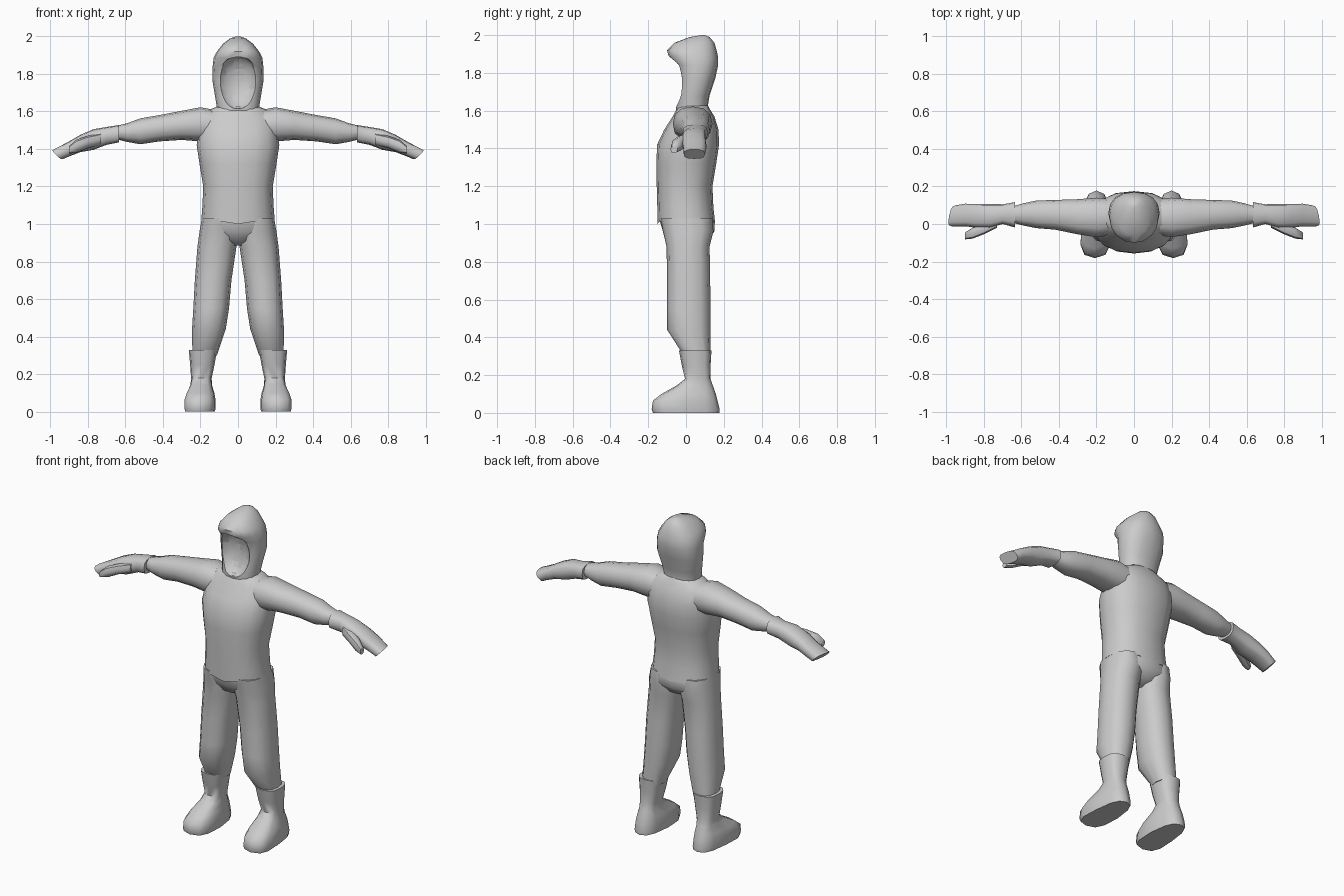
import bpy, bmesh, math
from mathutils import Vector

grey = bpy.data.materials.new("plain grey")
grey.diffuse_color = (0.6, 0.6, 0.6, 1)


def finish(ob, angle=50):
    ob.data.materials.append(grey)
    bpy.ops.object.select_all(action='DESELECT')
    ob.select_set(True)
    bpy.context.view_layer.objects.active = ob
    bpy.ops.object.shade_smooth_by_angle(angle=math.radians(angle))
    return ob


def loft(name, rings, axis='z', n=12, box=0.85, warp=None, side=1, angle=50):
    """Skin rounded rings (position, a min, a max, b min, b max) along an axis."""
    bm = bmesh.new()
    loops = []
    for p, a0, a1, b0, b1 in rings:
        loop = []
        for i in range(n):
            t = 2 * math.pi * (i + 0.5 * (n % 4 != 0)) / n
            c, s = math.cos(t), math.sin(t)
            a = (a0 + a1) / 2 + (a1 - a0) / 2 * math.copysign(abs(c) ** box, c)
            b = (b0 + b1) / 2 + (b1 - b0) / 2 * math.copysign(abs(s) ** box, s)
            co = Vector((a, b, p)) if axis == 'z' else Vector((p, a, b))
            if warp:
                co = warp(co)
            co.x *= side
            loop.append(bm.verts.new(co))
        loops.append(loop)
    for l0, l1 in zip(loops, loops[1:]):
        for i in range(n):
            j = (i + 1) % n
            bm.faces.new((l0[i], l0[j], l1[j], l1[i]))
    bm.faces.new(loops[0])
    bm.faces.new(loops[-1])
    bmesh.ops.recalc_face_normals(bm, faces=bm.faces)
    me = bpy.data.meshes.new(name)
    bm.to_mesh(me)
    bm.free()
    ob = bpy.data.objects.new(name, me)
    bpy.context.collection.objects.link(ob)
    return finish(ob, angle)


# Jacket body, hem dipping at the centre front
def hem(co):
    if co.z < 1.04:
        co.z -= 0.03 * (1 - abs(co.x) / 0.2)
    return co


loft("jacket", [
    (1.03, -.195, .195, -.15, .155), (1.09, -.19, .19, -.152, .145),
    (1.20, -.185, .185, -.155, .14), (1.32, -.205, .205, -.157, .16),
    (1.42, -.22, .22, -.153, .175), (1.50, -.215, .215, -.115, .172),
    (1.57, -.205, .205, -.07, .15), (1.61, -.15, .15, -.05, .125),
    (1.63, -.10, .10, -.035, .115)], n=16, warp=hem)

# Hood, with a hollow face opening
hood = loft("hood", [
    (1.58, -.11, .11, -.05, .12), (1.62, -.112, .112, -.055, .115),
    (1.68, -.122, .122, -.043, .125), (1.77, -.137, .137, -.042, .155),
    (1.84, -.135, .135, -.055, .17), (1.885, -.130, .130, -.092, .17),
    (1.92, -.112, .112, -.10, .162), (1.96, -.08, .08, -.06, .15),
    (1.99, -.04, .04, .02, .125), (2.0, -.01, .01, .08, .10)], n=16)
bpy.ops.mesh.primitive_uv_sphere_add(segments=20, ring_count=12, location=(0, -.065, 1.755))
cutter = bpy.context.object
cutter.name = "face_cutter"
cutter.scale = (.112, .085, .143)
cutter.hide_render = True
mod = hood.modifiers.new("face opening", 'BOOLEAN')
mod.operation = 'DIFFERENCE'
mod.solver = 'EXACT'
mod.object = cutter
bpy.context.view_layer.objects.active = hood
bpy.ops.object.modifier_apply(modifier=mod.name)
bpy.data.objects.remove(cutter, do_unlink=True)
finish(hood)

# Trouser seat
loft("trouser_seat", [
    (1.06, -.18, .18, -.14, .135), (1.02, -.193, .193, -.14, .15),
    (.96, -.203, .203, -.122, .15), (.91, -.13, .13, -.09, .11),
    (.885, -.04, .04, -.04, .06)], n=16)


def mitten_tip(co):          # slanted fingertip end
    if co.x > 0.93:
        co.x += (co.z - 1.375) * 1.0 - (co.y - .045) * .2
    return co


def splay(co):               # toes widen and turn outward, heel narrows
    if co.z < 0.15:
        co.x = .2 + (co.x - .2) * (1 - .9 * co.y)
        co.x -= min(co.y, 0) * .05
    return co


for side, tag in ((1, "left"), (-1, "right")):
    # Sleeve
    loft(tag + "_sleeve", [
        (.08, -.05, .13, 1.44, 1.60), (.20, -.07, .14, 1.44, 1.622),
        (.30, -.055, .132, 1.448, 1.603), (.42, -.03, .128, 1.44, 1.58),
        (.52, -.022, .125, 1.425, 1.563), (.59, -.008, .11, 1.437, 1.537),
        (.66, .01, .09, 1.455, 1.52)], axis='x', side=side)
    # Glove
    loft(tag + "_glove", [
        (.635, -.018, .116, 1.435, 1.527), (.70, .0, .105, 1.422, 1.517),
        (.77, -.022, .107, 1.395, 1.505), (.84, -.02, .107, 1.383, 1.475),
        (.90, -.012, .108, 1.36, 1.44), (.965, -.012, .10, 1.345, 1.395)],
        axis='x', warp=mitten_tip, side=side, box=.7)
    # Thumb
    loft(tag + "_thumb", [
        (.73, -.02, .04, 1.42, 1.485), (.80, -.055, .01, 1.405, 1.47),
        (.86, -.078, -.02, 1.38, 1.45), (.90, -.082, -.045, 1.375, 1.415)],
        axis='x', n=8, side=side)
    # Trouser leg
    loft(tag + "_trouser_leg", [
        (1.03, .02, .193, -.135, .14), (.96, .0, .205, -.122, .145),
        (.88, .008, .216, -.103, .125), (.70, .035, .23, -.10, .128),
        (.55, .048, .238, -.10, .13), (.44, .065, .245, -.10, .13),
        (.30, .112, .243, -.01, .128)], side=side)
    # Boot
    loft(tag + "_boot", [
        (.33, .112, .262, -.037, .135), (.25, .125, .255, -.022, .13),
        (.18, .14, .25, -.005, .13), (.145, .137, .255, -.05, .142),
        (.10, .125, .272, -.13, .158), (.065, .12, .28, -.175, .167),
        (.02, .12, .28, -.182, .178), (.0, .122, .278, -.175, .176)],
        warp=splay, side=side, box=.72)
